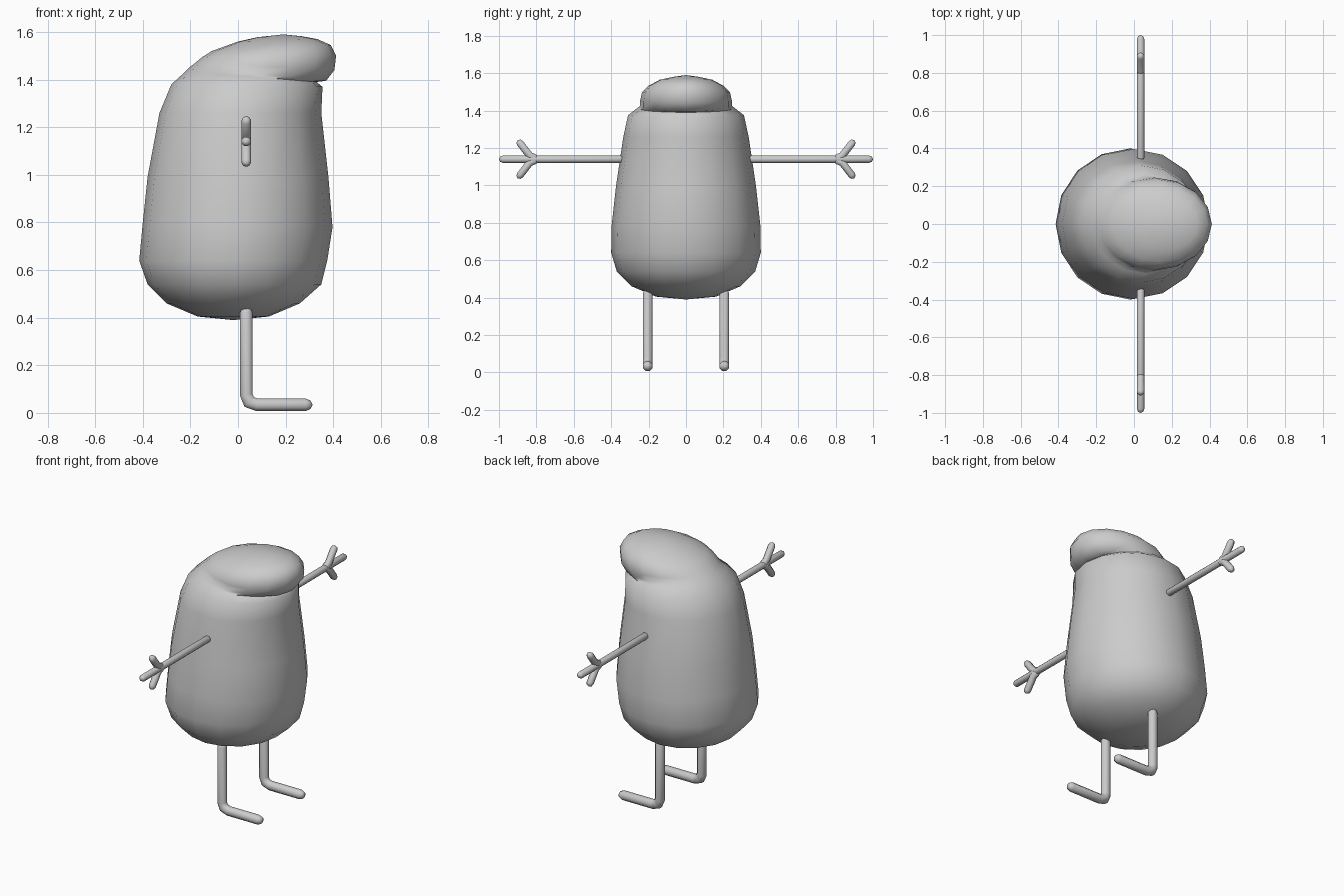
import bpy, bmesh, math
from mathutils import Vector

if "Cube" in bpy.data.objects:
    bpy.data.objects.remove(bpy.data.objects["Cube"])

grey = bpy.data.materials.new("plain grey")
grey.diffuse_color = (0.6, 0.6, 0.6, 1)
grey.use_nodes = True
grey.node_tree.nodes["Principled BSDF"].inputs["Base Color"].default_value = grey.diffuse_color


def loft(bm, rings, start, end):
    """Skin a list of point rings and close both ends to a point."""
    vs = [[bm.verts.new(p) for p in r] for r in rings]
    n = len(vs[0])
    for a, b in zip(vs, vs[1:]):
        for i in range(n):
            j = (i + 1) % n
            bm.faces.new((a[i], a[j], b[j], b[i]))
    for ring, tip in ((vs[0], start), (vs[-1], end)):
        t = bm.verts.new(tip)
        for i in range(n):
            bm.faces.new((ring[i], ring[(i + 1) % n], t))


def finish(bm, name, angle):
    bmesh.ops.recalc_face_normals(bm, faces=bm.faces)
    me = bpy.data.meshes.new(name)
    bm.to_mesh(me)
    bm.free()
    ob = bpy.data.objects.new(name, me)
    bpy.context.collection.objects.link(ob)
    me.materials.append(grey)
    bpy.ops.object.select_all(action='DESELECT')
    ob.select_set(True)
    bpy.context.view_layer.objects.active = ob
    bpy.ops.object.shade_smooth_by_angle(angle=math.radians(angle))
    return ob


def tube(bm, path, r, normal, sides=8):
    """Round-ended tube along a planar path with mitred corners."""
    p = [Vector(q) for q in path]
    n = Vector(normal)
    d = [(b - a).normalized() for a, b in zip(p, p[1:])]
    d0, d1 = d[0], d[-1]

    def ring(c, t, rad, stretch=1.0):
        s = n.cross(t).normalized()
        return [c + n * rad * math.cos(a) + s * rad * stretch * math.sin(a)
                for a in (2 * math.pi * (i + 0.5) / sides for i in range(sides))]

    rings = [ring(p[0] + d0 * r * 0.3, d0, r * 0.7), ring(p[0] + d0 * r, d0, r)]
    for i in range(1, len(p) - 1):
        t = (d[i - 1] + d[i]).normalized()
        rings.append(ring(p[i], t, r, 1 / t.dot(d[i])))
    rings += [ring(p[-1] - d1 * r, d1, r), ring(p[-1] - d1 * r * 0.3, d1, r * 0.7)]
    loft(bm, rings, p[0], p[-1])


# Body with overhanging lip: left x, left z, right x, right z, half depth
sections = [
    (-0.17, 0.405, 0.13, 0.405, 0.16), (-0.30, 0.46, 0.26, 0.46, 0.29),
    (-0.38, 0.54, 0.35, 0.54, 0.37), (-0.415, 0.64, 0.375, 0.64, 0.40),
    (-0.40, 0.80, 0.397, 0.78, 0.397), (-0.38, 0.99, 0.38, 0.99, 0.375),
    (-0.33, 1.26, 0.35, 1.26, 0.335), (-0.28, 1.38, 0.355, 1.37, 0.31),
    (-0.22, 1.435, 0.33, 1.39, 0.262), (-0.20, 1.455, 0.37, 1.395, 0.245),
    (-0.18, 1.47, 0.405, 1.44, 0.245), (-0.15, 1.495, 0.412, 1.50, 0.235),
    (-0.11, 1.52, 0.39, 1.545, 0.20), (0.0, 1.56, 0.335, 1.57, 0.14),
    (0.08, 1.578, 0.27, 1.582, 0.07),
]
rings = []
for lx, lz, rx, rz, hy in sections:
    ring = []
    for i in range(16):
        a = 2 * math.pi * i / 16
        k = (1 + math.cos(a)) / 2
        ring.append((lx + (rx - lx) * k, hy * math.sin(a), lz + (rz - lz) * k))
    rings.append(ring)
bm = bmesh.new()
loft(bm, rings, (-0.02, 0, 0.39), (0.19, 0, 1.59))
finish(bm, "body", 60)

# Arms with three fingers, and bent legs, on both sides
X = 0.035
for s, side in ((-1, "front"), (1, "back")):
    bm = bmesh.new()
    tube(bm, [(X, s * 0.33, 1.14), (X, s * 1.0, 1.14)], 0.021, (1, 0, 0))
    for k in (-1, 1):
        tube(bm, [(X, s * 0.79, 1.14), (X, s * 0.835, 1.14 + k * 0.018),
                  (X, s * 0.9, 1.14 + k * 0.102)], 0.021, (1, 0, 0))
    finish(bm, side + "_arm", 50)

    y = s * 0.205
    bm = bmesh.new()
    tube(bm, [(X, y, 0.45), (X, y, 0.075), (X + 0.012, y, 0.046),
              (X + 0.045, y, 0.034), (0.313, y, 0.034)], 0.028, (0, 1, 0))
    finish(bm, side + "_leg", 50)
